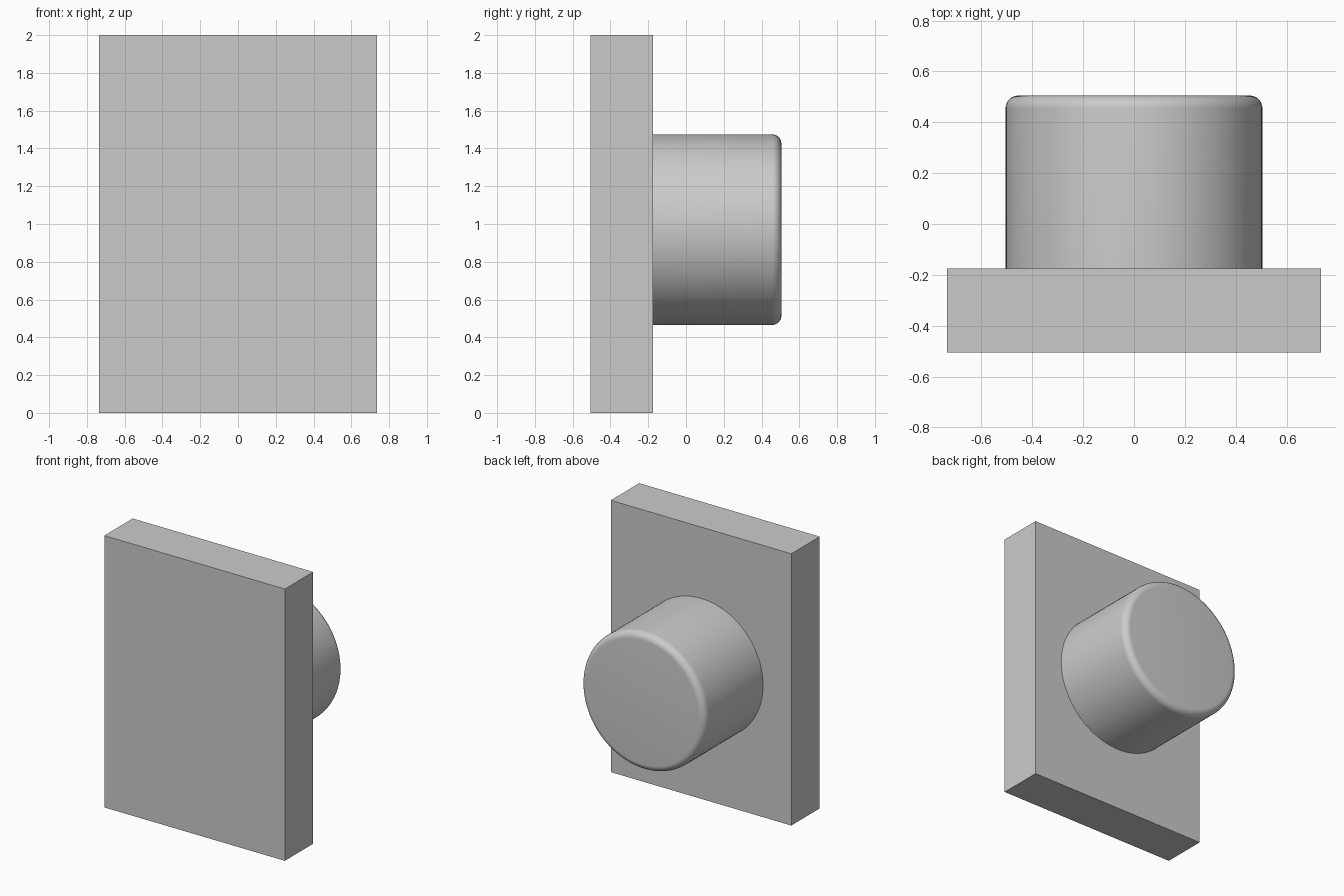
import bpy
import bmesh
import math
from mathutils import Matrix

default_cube = bpy.data.objects.get("Cube")
if default_cube:
    bpy.data.objects.remove(default_cube, do_unlink=True)

HEIGHT = 2.0
WIDTH = 1.47
FRONT, SEAM, BACK = -0.505, -0.175, 0.505
RADIUS, KNOB_Z, FILLET = 0.505, 0.97, 0.05

grey = bpy.data.materials.new("plain_grey")
grey.use_nodes = True
colour = (0.6, 0.6, 0.6, 1.0)
grey.diffuse_color = colour
grey.node_tree.nodes["Principled BSDF"].inputs["Base Color"].default_value = colour


def add_object(name, bm):
    mesh = bpy.data.meshes.new(name)
    bm.to_mesh(mesh)
    bm.free()
    mesh.materials.append(grey)
    obj = bpy.data.objects.new(name, mesh)
    bpy.context.collection.objects.link(obj)
    return obj


# Rectangular upright plate
bm = bmesh.new()
bmesh.ops.create_cube(bm, size=1)
bmesh.ops.scale(bm, vec=(WIDTH, SEAM - FRONT, HEIGHT), verts=bm.verts)
bmesh.ops.translate(bm, vec=(0, (FRONT + SEAM) / 2, HEIGHT / 2), verts=bm.verts)
add_object("mounting_plate", bm)

# Round boss on the back, with a filleted outer rim
bm = bmesh.new()
depth = BACK - SEAM
bmesh.ops.create_cone(bm, cap_ends=True, segments=96, radius1=RADIUS,
                      radius2=RADIUS, depth=depth)
rim = [e for e in bm.edges if all(v.co.z > 0 for v in e.verts)]
bmesh.ops.bevel(bm, geom=rim, offset=FILLET, segments=8, profile=0.5,
                affect='EDGES')
# The end resting against the plate stays open
hidden = [f for f in bm.faces if f.normal.z < -0.9]
bmesh.ops.delete(bm, geom=hidden, context='FACES_ONLY')
bmesh.ops.transform(bm, verts=bm.verts,
                    matrix=Matrix.Translation((0, (SEAM + BACK) / 2, KNOB_Z))
                    @ Matrix.Rotation(-math.pi / 2, 4, 'X'))
boss = add_object("round_boss", bm)

bpy.ops.object.select_all(action='DESELECT')
boss.select_set(True)
bpy.context.view_layer.objects.active = boss
bpy.ops.object.shade_smooth_by_angle(angle=math.radians(30))
